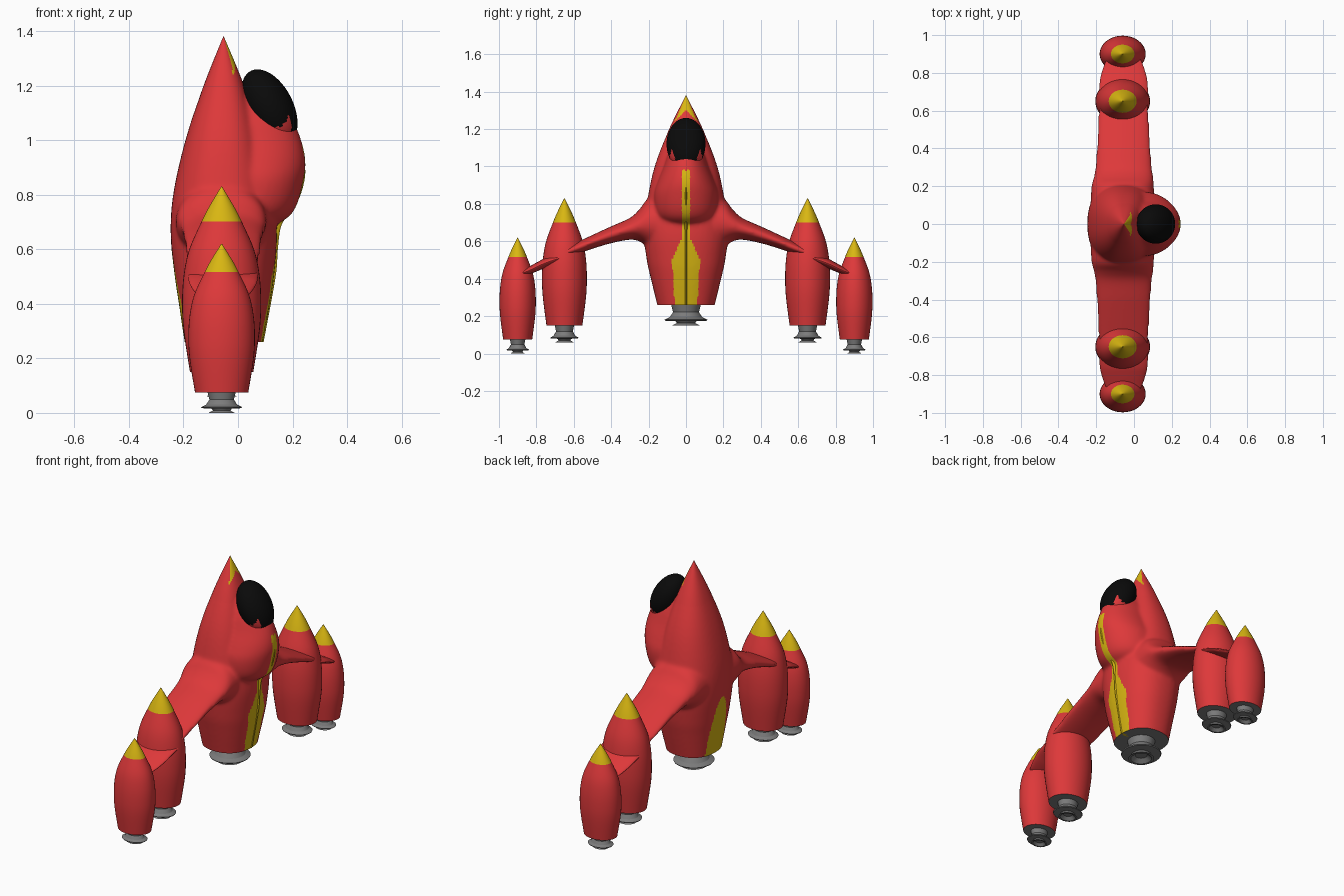
import bpy, bmesh, math
from mathutils import Vector, Matrix

cube = bpy.data.objects.get("Cube")
if cube:
    bpy.data.objects.remove(cube)


def material(name, rgb):
    m = bpy.data.materials.new(name)
    m.use_nodes = True
    m.diffuse_color = (*rgb, 1)
    m.node_tree.nodes["Principled BSDF"].inputs["Base Color"].default_value = (*rgb, 1)
    return m


RED, YELLOW, BLACK, GREY = range(4)
MATS = [material("red paint", (0.73, 0.04, 0.042)), material("yellow paint", (0.69, 0.47, 0.006)),
        material("black glass", (0.003, 0.003, 0.003)), material("grey metal", (0.2, 0.2, 0.2))]


def spline(rings, steps):
    """Catmull-Rom interpolation through the control rings."""
    out = []
    for i in range(len(rings) - 1):
        a, b = rings[max(i - 1, 0)], rings[i]
        c, d = rings[i + 1], rings[min(i + 2, len(rings) - 1)]
        for k in range(steps):
            t = k / steps
            out.append([q + 0.5 * t * (r - p + t * (2 * p - 5 * q + 4 * r - s + t * (3 * (q - r) + s - p)))
                        for p, q, r, s in zip(a, b, c, d)])
    return out + [rings[-1]]


def loft(bm, rings, place, steps=5, n=40, power=2.0):
    """Skin closed superellipse rings; place maps (ring, cos, sin) to a point."""
    loops = []
    for ring in spline(rings, steps):
        loop = []
        for i in range(n):
            c, s = math.cos(math.tau * i / n), math.sin(math.tau * i / n)
            c = math.copysign(abs(c) ** (2 / power), c)
            s = math.copysign(abs(s) ** (2 / power), s)
            loop.append(bm.verts.new(place(ring, c, s)))
        loops.append(loop)
    for a, b in zip(loops, loops[1:]):
        for i in range(n):
            j = (i + 1) % n
            bm.faces.new((a[i], a[j], b[j], b[i]))
    bm.faces.new(loops[0])
    bm.faces.new(loops[-1])
    bmesh.ops.recalc_face_normals(bm, faces=bm.faces)


def upright(y=0):
    # ring = z, centre x, x radius, y radius
    return lambda r, c, s: (r[1] + r[2] * c, y + r[3] * s, r[0])


def sideways(side):
    # ring = y, centre x, centre z, x radius, z radius
    return lambda r, c, s: (r[1] + r[3] * c, side * r[0], r[2] + r[4] * s)


def finish(name, bm, rule, angle=40):
    bm.normal_update()
    for f in bm.faces:
        f.material_index = rule(f.calc_center_median(), f.normal)
    me = bpy.data.meshes.new(name)
    bm.to_mesh(me)
    bm.free()
    for m in MATS:
        me.materials.append(m)
    ob = bpy.data.objects.new(name, me)
    bpy.context.collection.objects.link(ob)
    bpy.ops.object.select_all(action='DESELECT')
    ob.select_set(True)
    bpy.context.view_layer.objects.active = ob
    bpy.ops.object.shade_smooth_by_angle(angle=math.radians(angle))
    return ob


# Fuselage, bulge and inner wings, fused into one blended skin
BODY = [(1.38, -.053, .001, .001), (1.2, -.052, .074, .09), (1.0, -.055, .138, .168),
        (0.8, -.056, .182, .21), (0.65, -.052, .195, .226), (0.5, -.05, .182, .21),
        (0.4, -.05, .167, .188), (0.26, -.053, .143, .154), (0.2, -.053, .13, .14)]
BULGE = [(0.67, .04, .05, .06), (0.71, .05, .125, .13), (0.76, .05, .165, .163),
         (0.85, .05, .19, .17), (0.92, .05, .198, .15), (1.0, .05, .182, .118),
         (1.08, .05, .145, .09), (1.16, .04, .07, .05)]
INNER_WING = [(0.1, -.06, .70, .17, .17), (0.2, -.06, .70, .165, .13), (0.25, -.055, .685, .157, .085),
              (0.3, -.055, .667, .15, .058), (0.4, -.055, .635, .143, .045), (0.5, -.055, .597, .138, .037),
              (0.6, -.055, .557, .134, .031), (0.66, -.055, .535, .13, .029)]
OUTER_WING = [(0.66, -.055, .515, .13, .026), (0.75, -.055, .485, .126, .026),
              (0.8, -.055, .462, .116, .024), (0.86, -.055, .435, .095, .018), (0.9, -.055, .425, .07, .012)]

bm = bmesh.new()
loft(bm, BODY, upright(), power=2.3)
loft(bm, BULGE, upright())
for side in (-1, 1):
    loft(bm, INNER_WING, sideways(side))
me = bpy.data.meshes.new("fuselage_source")
bm.to_mesh(me)
bm.free()
source = bpy.data.objects.new("fuselage_source", me)
bpy.context.collection.objects.link(source)
mod = source.modifiers.new("fuse", 'REMESH')
mod.mode, mod.voxel_size = 'VOXEL', 0.009
mod = source.modifiers.new("blend", 'SMOOTH')
mod.factor, mod.iterations = 0.5, 14
bpy.context.view_layer.update()
bm = bmesh.new()
bm.from_object(source, bpy.context.evaluated_depsgraph_get())
bpy.data.objects.remove(source)

# Flat tail
cut = bmesh.ops.bisect_plane(bm, geom=bm.verts[:] + bm.edges[:] + bm.faces[:], plane_co=(0, 0, .26),
                             plane_no=(0, 0, -1), clear_outer=True)
rim = [e for e in cut["geom_cut"] if isinstance(e, bmesh.types.BMEdge)]
bmesh.ops.contextual_create(bm, geom=rim)


def body_paint(p, n):
    if n.z < -.95 and p.z < .27:
        return GREY
    if p.x > 0:     # belly stripe, flaring towards the tail
        if p.z > .62:
            half = .022 if p.z < .98 else 0
        elif p.z > .5:
            half = .022 + (.62 - p.z) * .44
        else:
            half = .06 + (p.z - .26) * .06
    else:           # rounded patch on the back
        half = .08 * math.sqrt(max(0, 1 - ((p.z - .26) / .35) ** 2))
    return YELLOW if abs(p.y) < half else RED


finish("fuselage", bm, body_paint)

# Crisp nose over the blended skin, with a notched yellow flash
bm = bmesh.new()
loft(bm, spline(BODY[:3], 5)[:8], upright(), steps=5, n=48, power=2.3)
finish("nose", bm, lambda p, n: YELLOW if n.x > .55 and p.z > 1.30 - abs(p.y) else RED)

# Keel ridge running down the stripe
KEEL = [(.975, .215), (.9, .246), (.82, .236), (.75, .205), (.69, .16), (.6, .146), (.5, .138), (.26, .094)]
bm = bmesh.new()
loft(bm, [(z, x - .03, .03, .009) for z, x in KEEL], upright(), n=12)
finish("keel_ridge", bm, lambda p, n: YELLOW)

# Canopy, with two red fingers rising over its lower edge
bm = bmesh.new()
bmesh.ops.create_uvsphere(bm, u_segments=64, v_segments=48, radius=1)
bmesh.ops.transform(bm, verts=bm.verts, matrix=Matrix.Translation((.115, 0, 1.12))
                    @ Matrix.Rotation(math.radians(-27), 4, 'Y') @ Matrix.Diagonal((.087, .104, .15, 1)))
finish("canopy", bm, lambda p, n: RED if p.x > .13 and p.z < 1.09 - 3 * abs(abs(p.y) - .075) else BLACK)

# Engine pods, nozzles and outer wings
POD = [(0, .01), (.06, .18), (.12, .345), (.19, .51), (.34, .82), (.48, .96), (.63, 1), (.78, .96), (1, .8)]
NOZZLE = [(-.05, .7), (.35, .6), (.6, .76), (.72, 1), (.77, .97), (.79, .5), (.88, .42), (1, .64), (1, .52), (.8, .3)]


def nozzle(name, x, y, base, depth, rx, ry):
    bm = bmesh.new()
    loft(bm, [(base - t * depth, x, r * rx, r * ry) for t, r in NOZZLE], upright(y), steps=1)
    finish(name, bm, lambda p, n: GREY, 30)


def pod(name, y, top, base, rx, ry):
    h = top - base
    bm = bmesh.new()
    loft(bm, [(top - t * h, -.06, r * rx, r * ry) for t, r in POD], upright(y))
    finish(name, bm, lambda p, n: GREY if n.z < -.95 else YELLOW if p.z > top - .19 * h else RED)


nozzle("main_nozzle", -.053, 0, .26, .11, .112, .115)
for side, label in ((-1, "front"), (1, "rear")):
    pod(label + "_inner_pod", side * .65, .83, .15, .145, .12)
    nozzle(label + "_inner_nozzle", -.06, side * .65, .15, .09, .088, .075)
    pod(label + "_outer_pod", side * .9, .62, .075, .122, .097)
    nozzle(label + "_outer_nozzle", -.06, side * .9, .075, .075, .075, .06)
    bm = bmesh.new()
    loft(bm, OUTER_WING, sideways(side))
    finish(label + "_outer_wing", bm, lambda p, n: RED)
